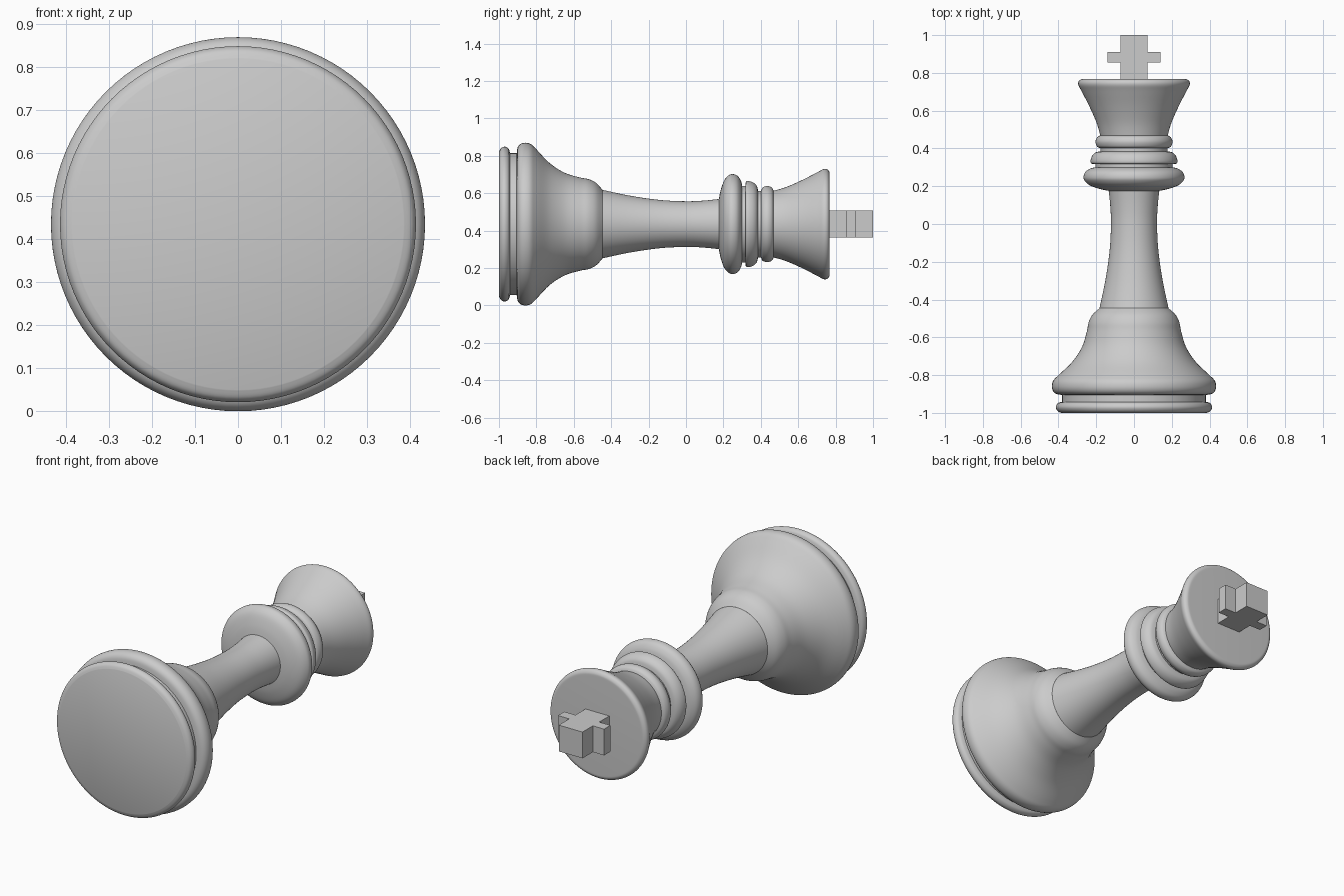
import bpy
import bmesh
import math
from mathutils import Vector, Matrix

cube = bpy.data.objects.get("Cube")
if cube:
    bpy.data.objects.remove(cube, do_unlink=True)

AXIS_HEIGHT = 0.435
SEGMENTS = 96

grey = bpy.data.materials.new("plain grey")
grey.use_nodes = True
grey.diffuse_color = (0.6, 0.6, 0.6, 1)
shader = next(n for n in grey.node_tree.nodes if n.type == "BSDF_PRINCIPLED")
shader.inputs["Base Color"].default_value = grey.diffuse_color


def smooth_curve(points, steps=5):
    """Catmull-Rom curve through (position along y, radius) points."""
    pts = [Vector(p) for p in points]
    pts = [pts[0]] + pts + [pts[-1]]
    curve = []
    for a, b, c, d in zip(pts, pts[1:], pts[2:], pts[3:]):
        for i in range(steps):
            t = i / steps
            curve.append(0.5 * (2 * b + (c - a) * t
                                + (2 * a - 5 * b + 4 * c - d) * t ** 2
                                + (3 * b - a - 3 * c + d) * t ** 3))
    curve.append(pts[-1])
    return curve


def finish(name, bm):
    bmesh.ops.remove_doubles(bm, verts=bm.verts, dist=0.00001)
    bmesh.ops.recalc_face_normals(bm, faces=bm.faces)
    mesh = bpy.data.meshes.new(name)
    bm.to_mesh(mesh)
    bm.free()
    mesh.materials.append(grey)
    obj = bpy.data.objects.new(name, mesh)
    obj.location.z = AXIS_HEIGHT
    bpy.context.collection.objects.link(obj)
    return obj


def turned(name, points):
    """Solid of revolution around the y axis, closed at both ends."""
    curve = smooth_curve(points)
    outline = [(curve[0].x, 0)] + [tuple(p) for p in curve] + [(curve[-1].x, 0)]
    bm = bmesh.new()
    verts = [bm.verts.new((r, y, 0)) for y, r in outline]
    edges = [bm.edges.new(pair) for pair in zip(verts, verts[1:])]
    bmesh.ops.spin(bm, geom=verts + edges, cent=(0, 0, 0), axis=(0, 1, 0),
                   angle=math.tau, steps=SEGMENTS, use_merge=True)
    obj = finish(name, bm)
    bpy.ops.object.select_all(action="DESELECT")
    obj.select_set(True)
    bpy.context.view_layer.objects.active = obj
    bpy.ops.object.shade_smooth_by_angle(angle=math.radians(35))
    return obj


# Foot: rounded disc, groove, then a bead flowing into the flared skirt
turned("foot_disc", [(-1, .385), (-.99, .405), (-.97, .414), (-.95, .405), (-.942, .385)])
turned("foot_groove", [(-.96, .38), (-.88, .38)])
turned("skirt", [(-.905, .38), (-.9, .41), (-.885, .428), (-.86, .435), (-.83, .428),
                 (-.8, .4), (-.73, .327), (-.65, .275), (-.57, .25), (-.52, .24),
                 (-.48, .22), (-.446, .183)])

# Waisted stem
turned("stem", [(-.46, .186), (-.3, .152), (-.14, .129), (0, .122), (.1, .126), (.2, .137)])

# Collar rings and the neck core showing between them
turned("large_collar", [(.175, .13), (.185, .18), (.205, .235), (.23, .262), (.252, .267),
                        (.275, .258), (.292, .235), (.3, .21)])
turned("middle_collar", [(.318, .2), (.32, .225), (.335, .23), (.36, .222), (.378, .205),
                         (.385, .18)])
turned("small_collar", [(.402, .18), (.41, .196), (.435, .204), (.458, .196), (.468, .18)])
turned("lower_neck", [(.25, .205), (.35, .205)])
turned("upper_neck", [(.34, .178), (.48, .178)])

# Flared head with a rounded rim
turned("head", [(.45, .174), (.53, .196), (.62, .235), (.7, .276), (.735, .294),
                (.755, .293), (.766, .28), (.768, .265)])

# Cross: half outline mirrored across x, extruded through its thickness
half = [(.072, .75), (.072, .855), (.14, .855), (.14, .91), (.072, .91), (.072, 1)]
outline = half + [(-x, y) for x, y in reversed(half)]
bm = bmesh.new()
face = bm.faces.new([bm.verts.new((x, y, -.072)) for x, y in outline])
extruded = bmesh.ops.extrude_face_region(bm, geom=[face], use_keep_orig=True)
top = [v for v in extruded["geom"] if isinstance(v, bmesh.types.BMVert)]
bmesh.ops.translate(bm, verts=top, vec=(0, 0, .144))
finish("cross", bm)
